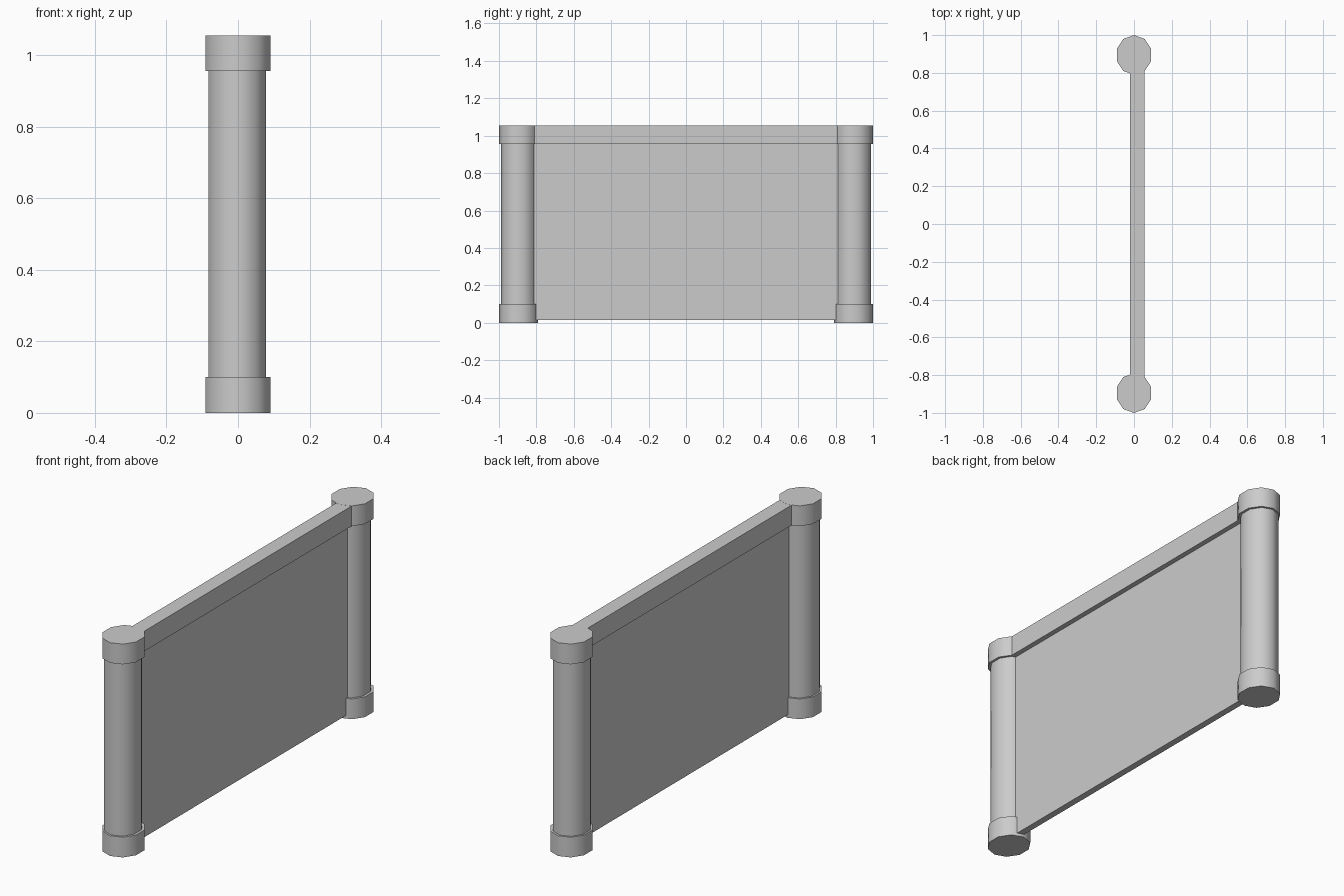
import bpy
import math

if "Cube" in bpy.data.objects:
    bpy.data.objects.remove(bpy.data.objects["Cube"])

POST_Y = 0.895  # post centre distance from the middle


def prism(name, x, y, z0, z1, rx, ry):
    """Ten-sided elliptical column with a vertex pointing along y."""
    bpy.ops.mesh.primitive_cylinder_add(vertices=10, radius=1, depth=1,
                                        location=(x, y, (z0 + z1) / 2))
    ob = bpy.context.object
    ob.name = name
    ob.scale = (rx, ry, z1 - z0)
    bpy.ops.object.transform_apply(location=False, rotation=False, scale=True)
    bpy.ops.object.shade_smooth_by_angle(angle=math.radians(50))
    return ob


def box(name, x0, x1, half_y, z0, z1):
    bpy.ops.mesh.primitive_cube_add(size=1, location=((x0 + x1) / 2, 0, (z0 + z1) / 2))
    ob = bpy.context.object
    ob.name = name
    ob.scale = (x1 - x0, half_y * 2, z1 - z0)
    bpy.ops.object.transform_apply(location=False, rotation=False, scale=True)
    return ob


# End posts with wider foot and cap
for side, label in ((-1, "front"), (1, "back")):
    y = side * POST_Y
    prism(label + "_post_shaft", -0.002, y, 0.05, 1.0, 0.085, 0.095)
    prism(label + "_post_foot", 0, y, 0.0, 0.10, 0.0957, 0.105)
    prism(label + "_post_cap", 0, y, 0.955, 1.055, 0.0957, 0.105)

# Wall panel and the wider rail along its top
box("wall_panel", -0.003, 0.03, 0.83, 0.015, 0.96)
box("top_rail", -0.02, 0.055, 0.835, 0.955, 1.0545)
